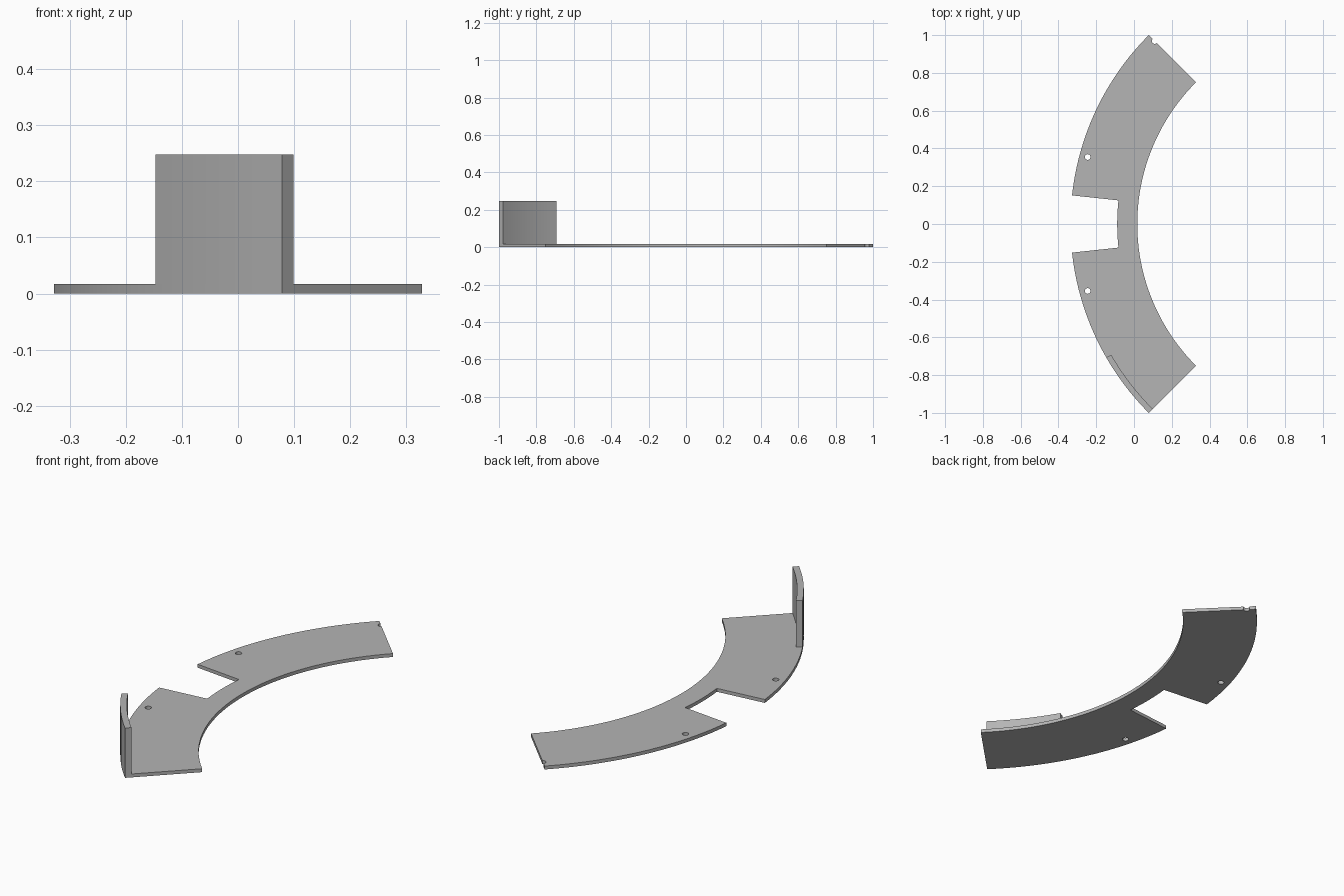
import bpy, bmesh
from math import cos, sin, pi, radians
from mathutils import Vector

cube = bpy.data.objects.get("Cube")
if cube:
    bpy.data.objects.remove(cube, do_unlink=True)

CENTRE_X = 1.078                 # centre of the ring the bracket is cut from
OUTER, INNER = 1.4142, 1.0607
NOTCH_R, NOTCH_A = 1.167, 6.15
HOLE_R, HOLE_RING = 0.015, 1.37
PLATE_TOP, WALL_TOP = 0.017, 0.248

grey = bpy.data.materials.new("plain grey")
grey.use_nodes = True
colour = (0.46, 0.46, 0.46, 1)
grey.diffuse_color = colour
grey.node_tree.nodes["Principled BSDF"].inputs["Base Color"].default_value = colour


def polar(r, deg):
    a = radians(deg)
    return Vector((CENTRE_X - r * cos(a), r * sin(a)))


def arc(r, start, end, step=2.0):
    n = max(2, round(abs(end - start) / step))
    return [polar(r, start + (end - start) * i / n) for i in range(n + 1)]


def round_hole(centre, n=20):
    return [centre + HOLE_R * Vector((cos(2 * pi * i / n), sin(2 * pi * i / n)))
            for i in range(n)]


def slab(name, loops, z0, z1):
    """Fill closed outlines (inner ones become holes) and give them thickness."""
    curve = bpy.data.curves.new(name, "CURVE")
    curve.dimensions = "2D"
    curve.fill_mode = "BOTH"
    curve.extrude = (z1 - z0) / 2
    for loop in loops:
        spline = curve.splines.new("POLY")
        spline.points.add(len(loop) - 1)
        for point, co in zip(spline.points, loop):
            point.co = (co.x, co.y, 0, 1)
        spline.use_cyclic_u = True
    helper = bpy.data.objects.new(name + "_outline", curve)
    mesh = bpy.data.meshes.new_from_object(helper)
    bpy.data.objects.remove(helper)
    bpy.data.curves.remove(curve)

    bm = bmesh.new()
    bm.from_mesh(mesh)
    bmesh.ops.remove_doubles(bm, verts=bm.verts, dist=1e-5)
    bmesh.ops.translate(bm, verts=bm.verts, vec=(0, 0, (z0 + z1) / 2))
    bmesh.ops.recalc_face_normals(bm, faces=bm.faces)
    bm.to_mesh(mesh)
    bm.free()
    mesh.name = name
    mesh.materials.clear()
    mesh.materials.append(grey)
    obj = bpy.data.objects.new(name, mesh)
    bpy.context.collection.objects.link(obj)
    bpy.ops.object.select_all(action="DESELECT")
    obj.select_set(True)
    bpy.context.view_layer.objects.active = obj
    bpy.ops.object.shade_smooth_by_angle(angle=radians(25))
    return obj


# Half hole bitten out of the back end
outward = Vector((-cos(pi / 4), sin(pi / 4)))
inward = -Vector((sin(pi / 4), cos(pi / 4)))
bite = [polar(HOLE_RING, 45) + HOLE_R * (outward * cos(t) + inward * sin(t))
        for t in (pi * (1 - i / 10) for i in range(11))]

# Curved base plate with a notch and two screw holes
outline = (arc(INNER, -45, 45) + bite + arc(OUTER, 45, NOTCH_A)
           + arc(NOTCH_R, NOTCH_A, -NOTCH_A) + arc(OUTER, -NOTCH_A, -45))
holes = [round_hole(polar(HOLE_RING, a)) for a in (15, -15)]
slab("base_plate", [outline] + holes, 0, PLATE_TOP)

# Upright curved wall at the front end
wall = arc(OUTER, -45, -30) + arc(1.3845, -30, -45)
slab("upright_wall", [wall], PLATE_TOP, WALL_TOP)
